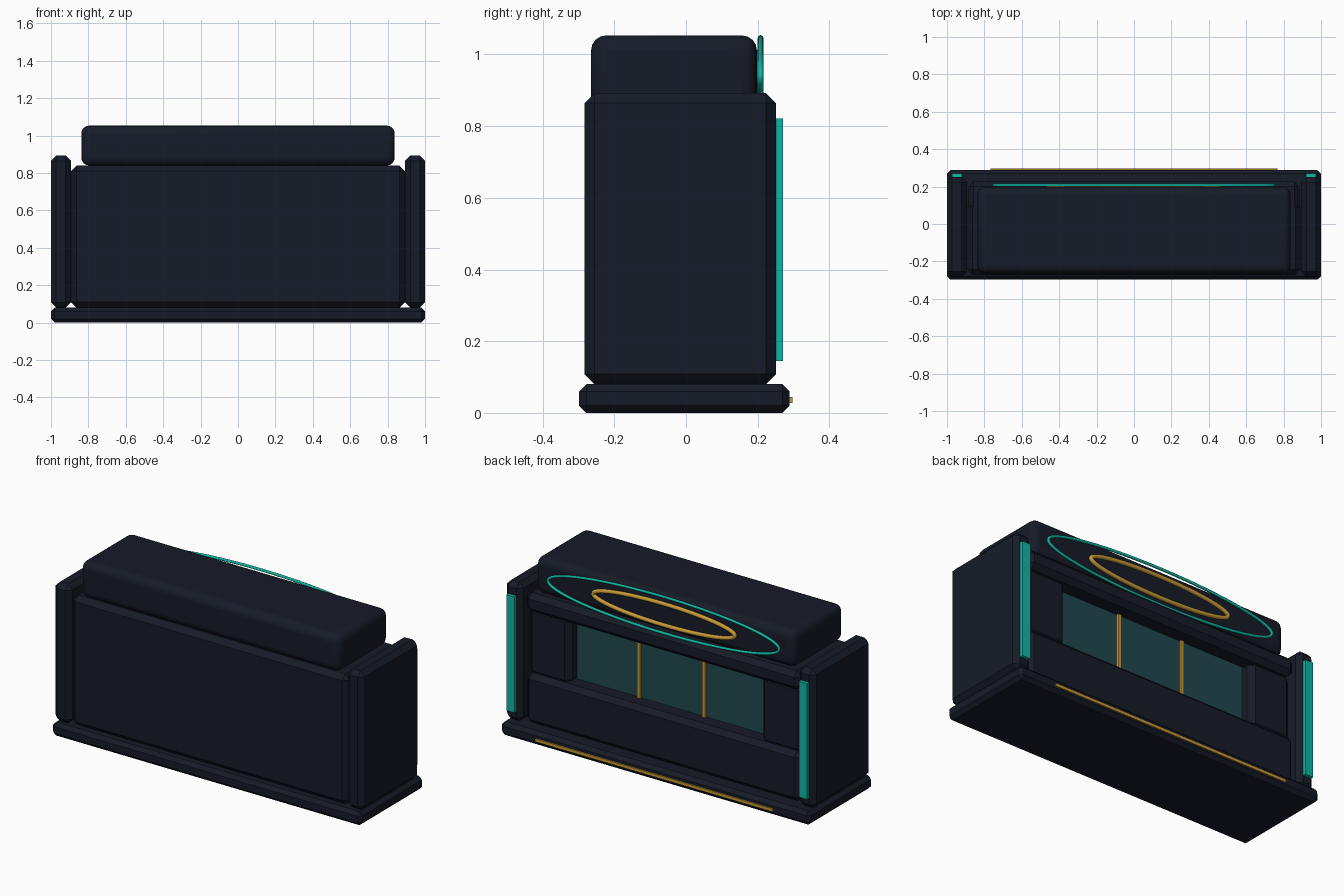
import bpy, math

if "Cube" in bpy.data.objects:
    bpy.data.objects.remove(bpy.data.objects["Cube"])


def material(name, color):
    m = bpy.data.materials.new(name)
    m.diffuse_color = (*color, 1)
    m.use_nodes = True
    m.node_tree.nodes["Principled BSDF"].inputs["Base Color"].default_value = m.diffuse_color
    return m


DARK = material("dark_navy", (0.008, 0.011, 0.021))
TEAL = material("teal", (0.005, 0.47, 0.37))
GOLD = material("gold", (0.58, 0.33, 0.04))
GLASS = material("dark_glass", (0.015, 0.065, 0.076))


def box(name, x, y, z, mat, bevel=0, segments=1):
    """Box from (min, max) ranges, with an optional bevel."""
    ranges = (x, y, z)
    bpy.ops.mesh.primitive_cube_add(size=1, location=[(a + b) / 2 for a, b in ranges])
    ob = bpy.context.object
    ob.name = name
    ob.scale = [b - a for a, b in ranges]
    bpy.ops.object.transform_apply(location=False, rotation=False, scale=True)
    ob.data.materials.append(mat)
    if bevel:
        mod = ob.modifiers.new("bevel", 'BEVEL')
        mod.width = bevel
        mod.segments = segments
        if segments > 1:
            bpy.ops.object.shade_smooth_by_angle(angle=math.radians(40))
    return ob


def pair(name, x, y, z, mat, bevel=0):
    """Same box on both sides of x = 0."""
    box(name + "_right", x, y, z, mat, bevel)
    box(name + "_left", (-x[1], -x[0]), y, z, mat, bevel)


def ring(name, rx, rz, y, z, tube, mat):
    """Upright elliptical tube of even thickness."""
    cu = bpy.data.curves.new(name, 'CURVE')
    cu.dimensions = '3D'
    cu.bevel_depth = tube
    cu.bevel_resolution = 2
    n = 72
    sp = cu.splines.new('POLY')
    sp.points.add(n - 1)
    for i, p in enumerate(sp.points):
        a = 2 * math.pi * i / n
        p.co = (rx * math.cos(a), 0, rz * math.sin(a), 1)
    sp.use_cyclic_u = True
    ob = bpy.data.objects.new(name, cu)
    ob.location = (0, y, z)
    cu.materials.append(mat)
    bpy.context.collection.objects.link(ob)


# Plinth and main body
box("base", (-1, 1), (-0.298, 0.289), (0, 0.08), DARK, 0.02)
box("body", (-0.893, 0.893), (-0.272, 0.12), (0.08, 0.84), DARK, 0.03)
pair("side_panel", (0.893, 1.0), (-0.283, 0.251), (0.08, 0.892), DARK, 0.028)

# Frame around the window
box("lower_panel", (-0.885, 0.885), (0.06, 0.225), (0.08, 0.37), DARK, 0.028)
box("lintel", (-0.885, 0.885), (0.06, 0.228), (0.73, 0.84), DARK, 0.028)
pair("window_post", (0.617, 0.885), (0.06, 0.197), (0.35, 0.75), DARK, 0.03)

# Window and its dividers
box("window", (-0.63, 0.63), (0.11, 0.124), (0.35, 0.74), GLASS)
pair("window_divider", (0.2, 0.22), (0.115, 0.137), (0.35, 0.74), GOLD)

# Rounded header with its rings
box("header", (-0.838, 0.838), (-0.265, 0.198), (0.84, 1.053), DARK, 0.042, 4)
ring("outer_ring", 0.748, 0.106, 0.208, 0.94, 0.008, TEAL)
ring("inner_ring", 0.458, 0.062, 0.203, 0.94, 0.012, GOLD)

# Accent strips
pair("side_light", (0.92, 0.972), (0.245, 0.27), (0.145, 0.822), TEAL)
box("base_trim", (-0.768, 0.768), (0.28, 0.297), (0.028, 0.045), GOLD)
